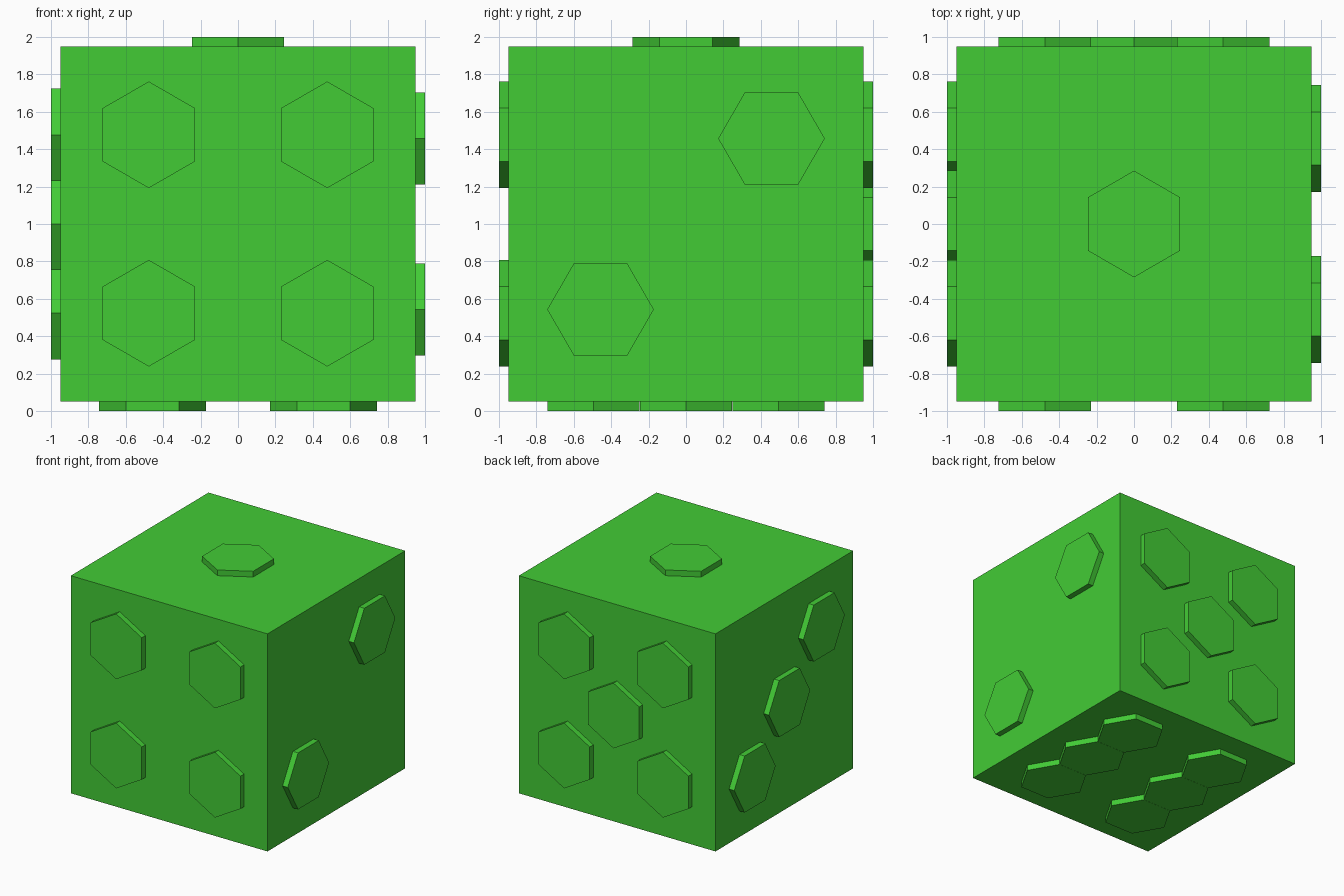
import bpy, bmesh
from math import cos, sin, pi
from mathutils import Vector

if "Cube" in bpy.data.objects:
    bpy.data.objects.remove(bpy.data.objects["Cube"])

HALF, PROUD, SINK, R = 0.95, 0.05, 0.01, 0.285
CENTRE = Vector((0, 0, 1))
X, Y, Z = Vector((1, 0, 0)), Vector((0, 1, 0)), Vector((0, 0, 1))

green = bpy.data.materials.new("green")
green.diffuse_color = (0.055, 0.6, 0.036, 1)
green.use_nodes = True
green.node_tree.nodes["Principled BSDF"].inputs["Base Color"].default_value = green.diffuse_color


def finish(name, bm):
    bmesh.ops.recalc_face_normals(bm, faces=bm.faces)
    me = bpy.data.meshes.new(name)
    bm.to_mesh(me)
    bm.free()
    me.materials.append(green)
    bpy.context.collection.objects.link(bpy.data.objects.new(name, me))


def pips(name, normal, u, v, spots):
    """Hexagonal studs on one face; corners point along u, spots are (u, v)."""
    bm = bmesh.new()
    for a, b in spots:
        mid = CENTRE + u * a + v * b
        ring = [mid + u * R * cos(i * pi / 3) + v * R * sin(i * pi / 3) for i in range(6)]
        low = [bm.verts.new(p + normal * (HALF - SINK)) for p in ring]
        high = [bm.verts.new(p + normal * (HALF + PROUD)) for p in ring]
        bm.faces.new(low[::-1])
        bm.faces.new(high)
        for i in range(6):
            j = (i + 1) % 6
            bm.faces.new((low[i], low[j], high[j], high[i]))
    finish(name, bm)


# Cube body
bm = bmesh.new()
bmesh.ops.create_cube(bm, size=2 * HALF)
bmesh.ops.translate(bm, verts=bm.verts, vec=CENTRE)
finish("cube_body", bm)

# Pips, one to six
D, E = 0.477, 0.457
four = [(a, b) for a in (-D, D) for b in (-D, D)]
pips("top_pip", Z, Y, X, [(0, 0)])
pips("right_pips", X, Y, Z, [(E, E), (-E, -E)])
pips("left_pips", -X, Y, Z, [(-D, D), (0, 0), (D, -D)])
pips("front_pips", -Y, Z, X, four)
pips("back_pips", Y, Z, X, four + [(0, 0)])
pips("bottom_pips", -Z, X, Y, [(a, b) for a in (-E, E) for b in (-0.495, 0, 0.495)])
